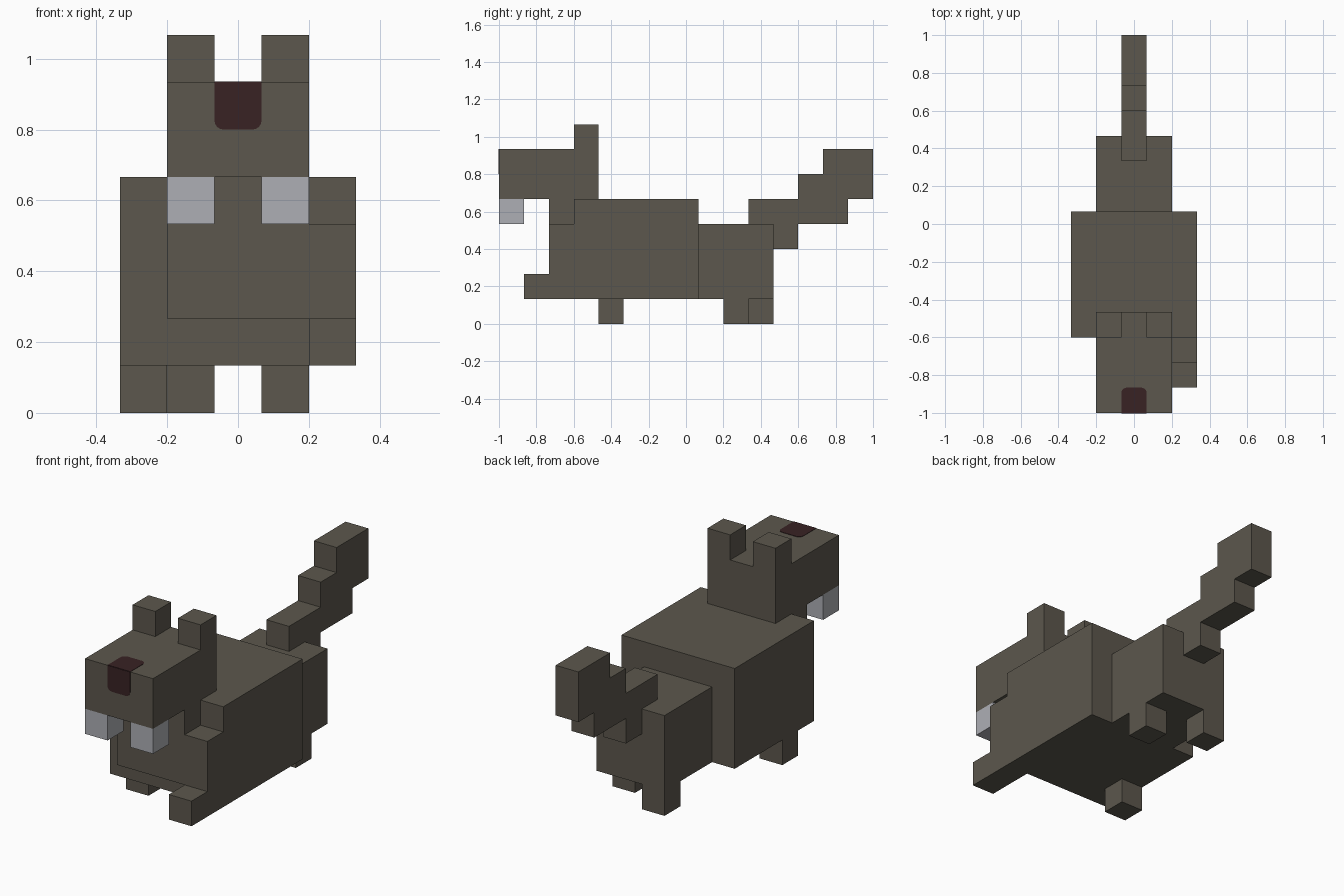
import bpy
import bmesh
import math
from mathutils import Matrix

cube = bpy.data.objects.get("Cube")
if cube:
    bpy.data.objects.remove(cube, do_unlink=True)

U = 1 / 15  # one block unit


def make_material(name, srgb):
    col = [(c / 255 / 12.92 if c <= 10 else ((c / 255 + 0.055) / 1.055) ** 2.4) for c in srgb] + [1]
    m = bpy.data.materials.new(name)
    m.use_nodes = True
    m.diffuse_color = col
    bsdf = m.node_tree.nodes["Principled BSDF"]
    bsdf.inputs["Base Color"].default_value = col
    bsdf.inputs["Roughness"].default_value = 0.9
    return m


fur = make_material("grey brown fur", (92, 87, 77))
tooth_white = make_material("pale grey tooth", (174, 175, 181))
nose_dark = make_material("dark maroon nose", (56, 34, 36))


def finish(name, bm, mat):
    bmesh.ops.recalc_face_normals(bm, faces=bm.faces)
    mesh = bpy.data.meshes.new(name)
    bm.to_mesh(mesh)
    bm.free()
    mesh.materials.append(mat)
    obj = bpy.data.objects.new(name, mesh)
    bpy.context.collection.objects.link(obj)
    return obj


def prism(name, points, direction, mat, scale=U):
    """Extrude a closed outline of 3D points along a direction."""
    bm = bmesh.new()
    face = bm.faces.new([bm.verts.new([c * scale for c in p]) for p in points])
    out = bmesh.ops.extrude_face_region(bm, geom=[face])
    moved = [g for g in out["geom"] if isinstance(g, bmesh.types.BMVert)]
    bmesh.ops.translate(bm, verts=moved, vec=[c * scale for c in direction])
    return finish(name, bm, mat)


def box(name, x, y, z, mat=fur):
    """Box from its (min, max) ranges in block units."""
    bm = bmesh.new()
    size = [(b - a) * U for a, b in (x, y, z)]
    mid = [(a + b) * U / 2 for a, b in (x, y, z)]
    bmesh.ops.create_cube(bm, size=1, matrix=Matrix.Translation(mid) @ Matrix.Diagonal((*size, 1)))
    return finish(name, bm, mat)


def side_profile(name, yz, x0, x1):
    return prism(name, [(x0, y, z) for y, z in yz], (x1 - x0, 0, 0), fur)


# Torso
box("body", (-5, 5), (-9, 1), (2, 10))
box("chest", (-3, 3), (-11, -9), (4, 10))
box("hindquarters", (-3, 3), (1, 7), (2, 8))

# Stepped front leg reaching forward on the left
side_profile("left_front_leg",
             [(-9, 2), (-13, 2), (-13, 4), (-11, 4), (-11, 8), (-9, 8)], 3, 5)

# Feet on the ground
box("right_front_foot", (-5, -3), (-7, -5), (0, 2))
box("left_back_foot", (1, 3), (3, 5), (0, 2))
box("right_back_foot", (-3, -1), (5, 7), (0, 2))

# Head with paired ears and teeth
box("head", (-3, 3), (-15, -7), (10, 14))
for side, x in (("left", (1, 3)), ("right", (-3, -1))):
    box(side + "_ear", x, (-9, -7), (14, 16))
    box(side + "_tooth", x, (-15, -13), (8, 10), tooth_white)

# Rising stepped tail
side_profile("tail",
             [(5, 6), (9, 6), (9, 8), (13, 8), (13, 10), (15, 10),
              (15, 14), (11, 14), (11, 12), (9, 12), (9, 10), (5, 10)], -1, 1)

# Nose patch folded over the top front edge: a tab with rounded far corners
R = 0.4
tab = [(1, 0), (-1, 0)]
for cx, start in ((-1 + R, 180), (1 - R, 270)):
    for i in range(5):
        a = math.radians(start + i * 22.5)
        tab.append((cx + R * math.cos(a), -2 + R + R * math.sin(a)))
THIN = 0.03
prism("nose_front", [(x, -15, 14 + d) for x, d in tab], (0, -THIN, 0), nose_dark)
prism("nose_top", [(x, -15 - d, 14) for x, d in tab], (0, 0, THIN), nose_dark)
